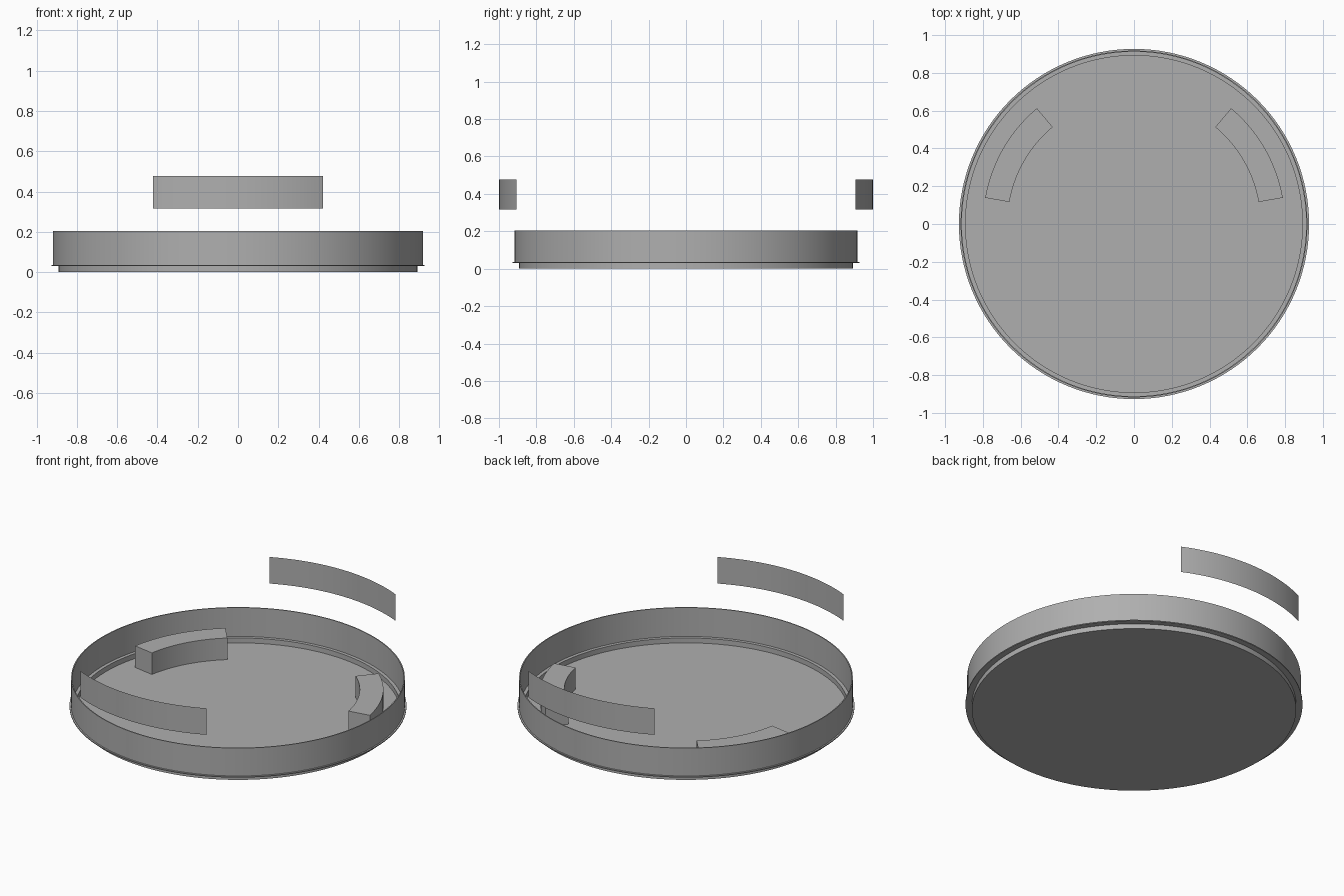
import bpy, bmesh
from math import sin, cos, radians, pi

if "Cube" in bpy.data.objects:
    bpy.data.objects.remove(bpy.data.objects["Cube"])

# Darker grey for every part
grey = bpy.data.materials.new("dark_grey")
grey.diffuse_color = (0.43, 0.43, 0.43, 1)
grey.use_nodes = True
grey.node_tree.nodes["Principled BSDF"].inputs["Base Color"].default_value = grey.diffuse_color


def finish(name, bm, recalc=True):
    if recalc:
        bmesh.ops.recalc_face_normals(bm, faces=bm.faces[:])
    me = bpy.data.meshes.new(name)
    bm.to_mesh(me)
    bm.free()
    me.materials.append(grey)
    ob = bpy.data.objects.new(name, me)
    bpy.context.scene.collection.objects.link(ob)
    bpy.ops.object.select_all(action='DESELECT')
    bpy.context.view_layer.objects.active = ob
    ob.select_set(True)
    bpy.ops.object.shade_smooth_by_angle(angle=radians(30))
    return ob


def lathe(name, profile, steps=128):
    bm = bmesh.new()
    rings = [[bm.verts.new((r * cos(2 * pi * i / steps), r * sin(2 * pi * i / steps), z))
              for i in range(steps)] for r, z in profile]
    bm.faces.new(rings[0][::-1])
    for a, b in zip(rings, rings[1:]):
        for i in range(steps):
            j = (i + 1) % steps
            bm.faces.new((a[i], a[j], b[j], b[i]))
    return finish(name, bm, recalc=False)


def sweep(name, section, start, end, closed, steps=24):
    """Sweep an (r, z) section along an arc around the z axis."""
    bm = bmesh.new()
    rows = []
    for i in range(steps + 1):
        a = radians(start + (end - start) * i / steps)
        rows.append([bm.verts.new((r * cos(a), r * sin(a), z)) for r, z in section])
    n = len(section)
    for a, b in zip(rows, rows[1:]):
        for k in range(n if closed else n - 1):
            m = (k + 1) % n
            bm.faces.new((a[k], b[k], b[m], a[m]))
    if closed:
        bm.faces.new(rows[0])
        bm.faces.new(rows[-1][::-1])
    return finish(name, bm, recalc=closed)


# Shallow round dish: thin floor, stepped lip, upright wall with a thin rim
lathe("dish", [(0.892, 0.0), (0.892, 0.03), (0.927, 0.03), (0.927, 0.036),
               (0.918, 0.036), (0.918, 0.205), (0.912, 0.205), (0.912, 0.03)])

# Two curved blocks resting on the floor
block = [(0.67, 0.003), (0.80, 0.003), (0.80, 0.134), (0.67, 0.134)]
sweep("block_right", block, 10, 50, True)
sweep("block_left", block, 130, 170, True)

# Two thin curved panels floating at the front and back
panel = [(1.0, 0.478), (1.0, 0.317)]
for name, mid in (("panel_front", -90), ("panel_back", 90)):
    sweep(name, panel, mid + 25, mid - 25, False)
